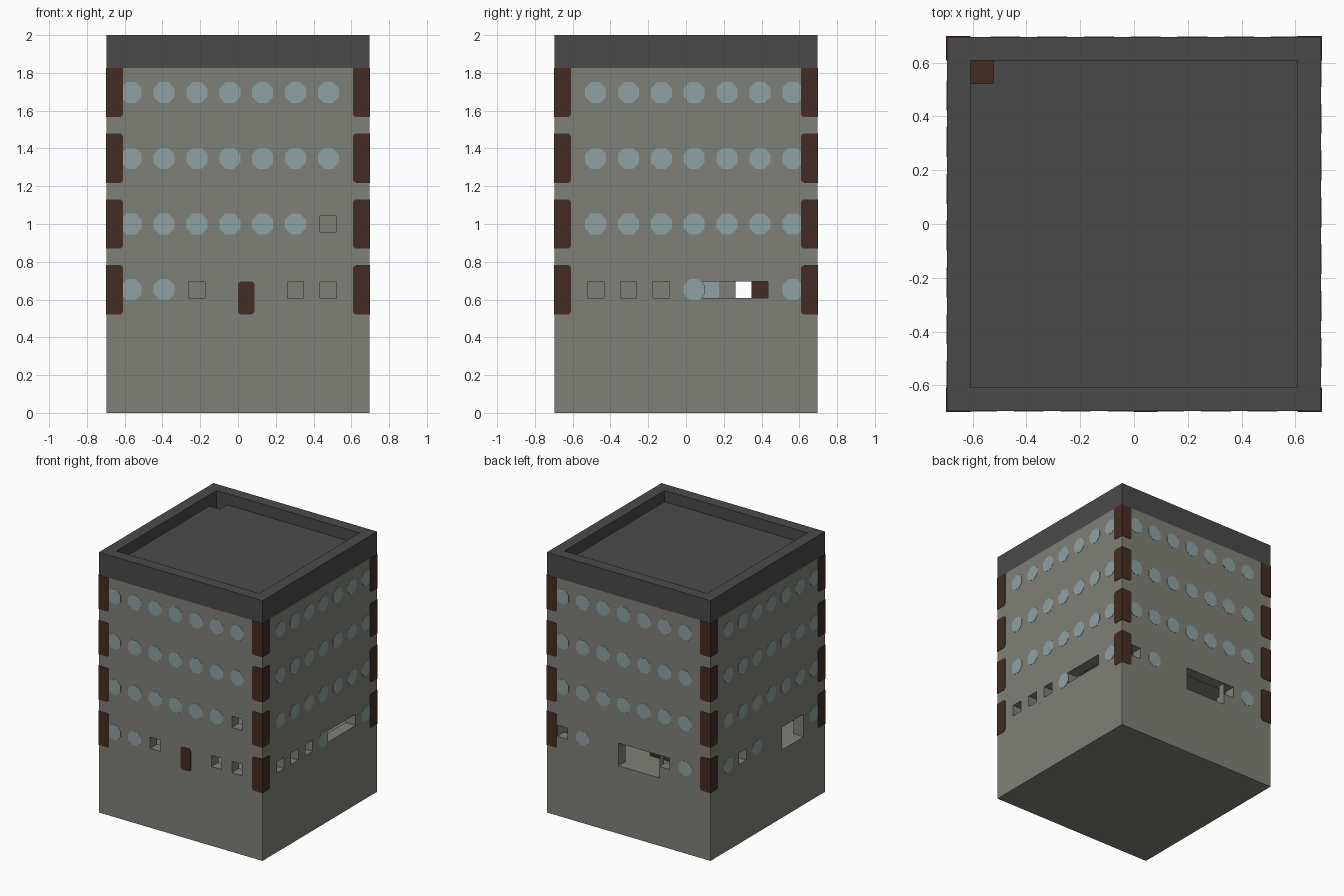
import bpy, math
from mathutils import Matrix, Vector

cube = bpy.data.objects.get("Cube")
if cube:
    bpy.data.objects.remove(cube, do_unlink=True)

U = 2 / 23          # one building block
H = 8               # half the width, in blocks


def material(name, rgb):
    lin = [(c / 255 / 12.92) if c < 11 else ((c / 255 + 0.055) / 1.055) ** 2.4 for c in rgb]
    m = bpy.data.materials.new(name)
    m.use_nodes = True
    m.diffuse_color = (*lin, 1)
    bsdf = m.node_tree.nodes["Principled BSDF"]
    bsdf.inputs["Base Color"].default_value = (*lin, 1)
    bsdf.inputs["Roughness"].default_value = 0.9
    return m


WALL = material("stone grey", (128, 128, 121))
ROOF = material("dark grey", (74, 74, 74))
GLASS = material("pale blue glass", (143, 162, 162))
WOOD = material("dark brown wood", (67, 45, 35))


def prism(name, mat, outline, y0, y1, turn=0):
    """Extrude an outline in the x-z plane from y0 to y1, then turn it to a side."""
    n = len(outline)
    verts = [Vector((x, y, z)) for y in (y0, y1) for x, z in outline]
    faces = [list(range(n)), list(range(2 * n - 1, n - 1, -1))]
    faces += [[i, i + n, (i + 1) % n + n, (i + 1) % n] for i in range(n)]
    rot = Matrix.Rotation(turn * math.pi / 2, 4, "Z")
    mesh = bpy.data.meshes.new(name)
    mesh.from_pydata([rot @ v * U for v in verts], [], faces)
    mesh.materials.append(mat)
    obj = bpy.data.objects.new(name, mesh)
    bpy.context.collection.objects.link(obj)
    return obj


def box(name, mat, x, y, z, turn=0):
    """Box from block ranges counted from the left front corner."""
    (a, b), (c, d) = x, z
    outline = [(a - H, c), (b - H, c), (b - H, d), (a - H, d)]
    return prism(name, mat, outline, y[0] - H, y[1] - H, turn)


def carve(obj, cutters):
    """Subtract the cutters and keep the finished mesh."""
    for c in cutters:
        c.hide_render = True
        mod = obj.modifiers.new("opening", "BOOLEAN")
        mod.operation, mod.solver, mod.object = "DIFFERENCE", "EXACT", c
    graph = bpy.context.evaluated_depsgraph_get()
    mesh = bpy.data.meshes.new_from_object(obj.evaluated_get(graph))
    obj.modifiers.clear()
    obj.data = mesh
    for c in cutters:
        bpy.data.objects.remove(c, do_unlink=True)


def panel(name, mat, side, x, z, cuts, thick):
    """Thin plate on a side, with chamfers at its four corners (bl, br, tr, tl)."""
    (a, b), (c, d) = (x[0] - H, x[1] - H), z
    bl, br, tr, tl = cuts
    pts = [(a, c + bl), (a + bl, c), (b - br, c), (b, c + br),
           (b, d - tr), (b - tr, d), (a + tl, d), (a, d - tl)]
    outline = [p for i, p in enumerate(pts) if p != pts[i - 1]]
    return prism(name, mat, outline, -H - thick, -H + 0.02, side)


# Openings per side (front, right, back, left): column range and height range
openings = [
    [((5, 6), (7, 8)), ((11, 12), (7, 8)), ((13, 14), (7, 8)), ((13, 14), (11, 12))],
    [((2, 3), (7, 8)), ((4, 5), (7, 8)), ((6, 7), (7, 8)), ((9, 13), (7, 8))],
    [((1, 2), (7, 8)), ((7, 11), (6, 8)), ((11, 12), (7, 8))],
    [((4, 5), (7, 8)), ((10, 13), (6, 8))],
]
low_windows = [(1, 3), (8, 14), (3, 13), (2, 6, 14)]

# Tower with hollow rooms and broken openings
tower = box("tower_walls", WALL, (0, 16), (0, 16), (0, 21))
rooms = [((1, 15), (8, 15), (6, 9)), ((1, 8), (1, 7), (6, 9)),
         ((9, 15), (1, 7), (6, 9)), ((1, 15), (1, 7), (10, 13))]
cutters = [box("room_cutter", WALL, *r) for r in rooms]
for side, holes in enumerate(openings):
    for x, z in holes:
        cutters.append(box("opening_cutter", WALL, x, (-1, 1.5), z, side))
carve(tower, cutters)

# Roof slab with parapet and hatch
roof = box("roof_parapet", ROOF, (0, 16), (0, 16), (21, 23))
carve(roof, [box("roof_cutter", ROOF, (1, 15), (1, 15), (22, 24)),
             box("hatch_cutter", ROOF, (1, 2), (14, 15), (20, 22.5))])
box("roof_hatch_floor", WOOD, (1, 2), (14, 15), (20.9, 21.04))

# Windows and corner posts on every side
R = 0.64
CUT = R * (2 - math.sqrt(2))
for side in range(4):
    for floor in range(4):
        z = 7.5 + 4 * floor
        columns = low_windows[side] if floor == 0 else range(1 + side % 2, 15, 2)
        for col in columns:
            if (side, floor, col) == (0, 1, 13):
                continue
            x = col + 0.5
            panel("window", GLASS, side, (x - R, x + R), (z - R, z + R), [CUT] * 4, 0.02)
        span = (z - 1.5, z + 1.5)
        top = 0.0 if floor == 3 else 0.14
        panel("corner_post", WOOD, side, (-0.035, 1), span, (0, 0.14, top, 0), 0.035)
        panel("corner_post", WOOD, side, (15, 16.035), span, (0.14, 0, 0, top), 0.035)

# Door and interior pieces
panel("door", WOOD, 0, (8, 9), (6, 8), [0.14] * 4, 0.035)
box("inner_window", GLASS, (0.98, 1.03), (9, 10), (7, 8))
box("counter", WOOD, (6, 8), (12, 13), (6, 8))
